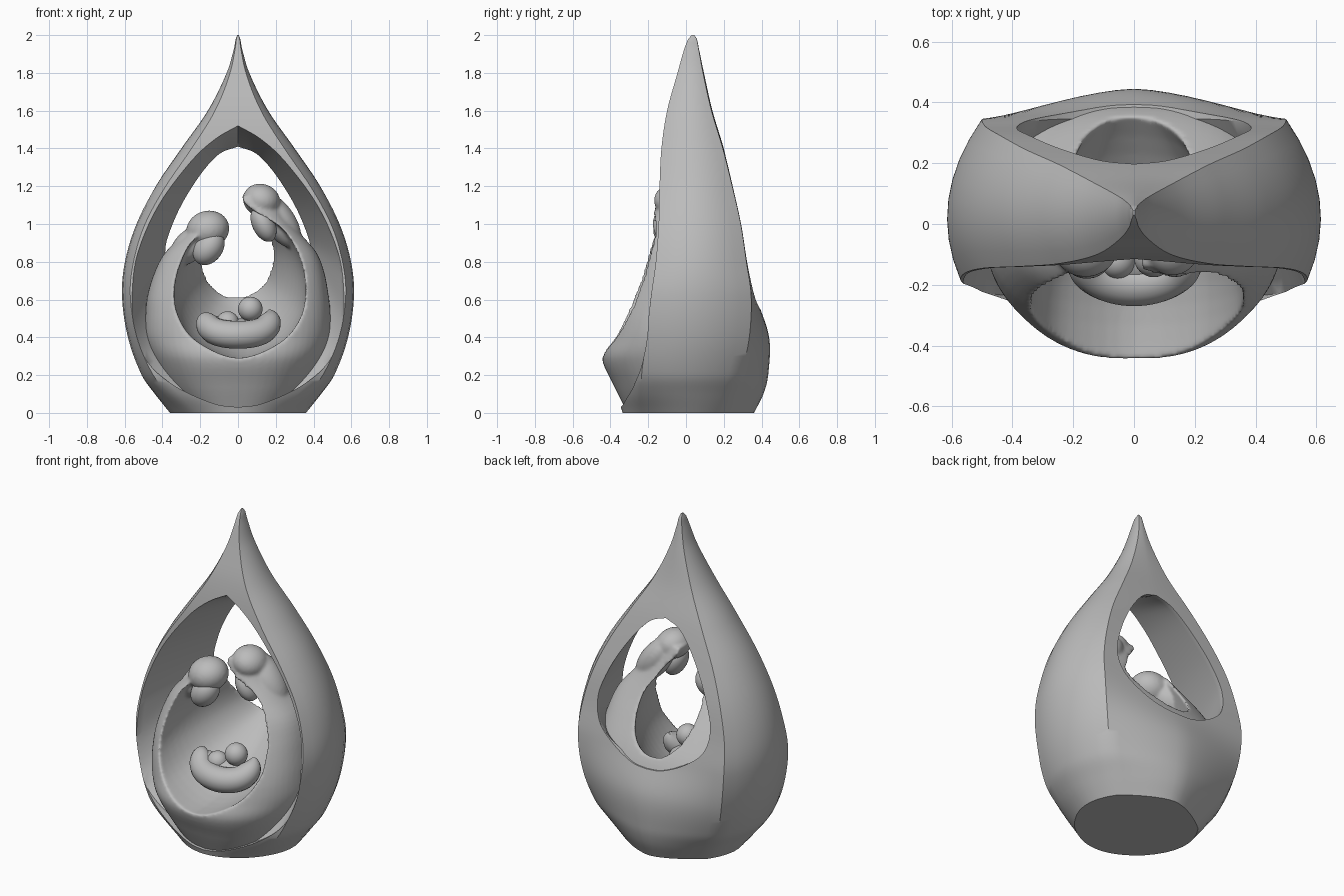
import bpy
import bmesh
import math
from mathutils import Vector, Matrix

cube = bpy.data.objects.get("Cube")
if cube:
    bpy.data.objects.remove(cube, do_unlink=True)

stone = bpy.data.materials.new("grey_stone")
stone.use_nodes = True
stone.diffuse_color = (0.5, 0.5, 0.5, 1)
for node in stone.node_tree.nodes:
    if node.type == 'BSDF_PRINCIPLED':
        node.inputs["Base Color"].default_value = (0.5, 0.5, 0.5, 1)
        node.inputs["Roughness"].default_value = 0.6


def sample(rows, key):
    """Smoothly interpolate table rows whose first column is the key."""
    last = len(rows) - 1
    key = min(max(key, rows[0][0]), rows[last][0])
    i = 0
    while i < last - 1 and key > rows[i + 1][0]:
        i += 1
    a, b = rows[i], rows[i + 1]
    p, q = rows[max(i - 1, 0)], rows[min(i + 2, last)]
    h = b[0] - a[0]
    t = (key - a[0]) / h
    result = []
    for c in range(1, len(a)):
        m = (b[c] - p[c]) / (b[0] - p[0]) * h
        n = (q[c] - a[c]) / (q[0] - a[0]) * h
        d = a[c] - b[c]
        result.append(a[c] + t * (m + t * (-3 * d - 2 * m - n + t * (2 * d + m + n))))
    return result


def outline(points, steps=5):
    rows = [(i, *p) for i, p in enumerate(points)]
    count = (len(points) - 1) * steps
    return [sample(rows, i / steps) for i in range(count + 1)]


def mirrored(points):
    half = outline(points)
    return half + [[-x, z] for x, z in half[-2:0:-1]]


def make_object(name, bm):
    mesh = bpy.data.meshes.new(name)
    bmesh.ops.recalc_face_normals(bm, faces=bm.faces)
    bm.to_mesh(mesh)
    bm.free()
    mesh.materials.append(stone)
    obj = bpy.data.objects.new(name, mesh)
    bpy.context.scene.collection.objects.link(obj)
    return obj


def loft(name, rings):
    """Skin closed rings and cap both ends."""
    bm = bmesh.new()
    loops = [[bm.verts.new(p) for p in ring] for ring in rings]
    n = len(loops[0])
    for low, high in zip(loops, loops[1:]):
        for i in range(n):
            j = (i + 1) % n
            bm.faces.new((low[i], low[j], high[j], high[i]))
    bm.faces.new(loops[0])
    bm.faces.new(loops[-1])
    return make_object(name, bm)


def ellipsoid(name, centre, radii, tilt=0):
    bm = bmesh.new()
    bmesh.ops.create_uvsphere(bm, u_segments=32, v_segments=20, radius=1)
    move = Matrix.Translation(centre) @ Matrix.Rotation(math.radians(tilt), 4, 'Y')
    bm.transform(move @ Matrix.Diagonal((*radii, 1)))
    return make_object(name, bm)


def tunnel(name, front, back, front_y, back_y, power):
    """Cutter running front to back, changing from one outline to another."""
    rings = [[(x, -0.8, z) for x, z in front]]
    steps = 12
    for k in range(steps + 1):
        t = k / steps
        blend = t ** power
        ring = []
        for (ax, az), (bx, bz) in zip(front, back):
            x, z = ax + (bx - ax) * blend, az + (bz - az) * blend
            ya, yb = front_y(az), back_y(bz)
            ring.append((x, ya + (yb - ya) * t, z))
        rings.append(ring)
    rings.append([(x, 0.8, z) for x, z in back])
    cutter = loft(name, rings)
    cutter.hide_render = True
    cutter.hide_set(True)
    return cutter


def bake(obj):
    graph = bpy.context.evaluated_depsgraph_get()
    graph.update()
    mesh = bpy.data.meshes.new_from_object(obj.evaluated_get(graph))
    obj.modifiers.clear()
    obj.data = mesh


def cut(obj, cutter):
    mod = obj.modifiers.new("cut", 'BOOLEAN')
    mod.operation = 'DIFFERENCE'
    mod.solver = 'EXACT'
    mod.object = cutter
    bake(obj)


def finish(obj, angle=35):
    obj.data.shade_smooth()
    obj.data.set_sharp_from_angle(angle=math.radians(angle))


# Teardrop shell: z, half width, front corner ratio, front middle, front corner, back corner, back middle
SHELL = [
    (0, .36, .7, -.335, -.22, .21, .36), (.1, .44, .82, -.365, -.235, .25, .41),
    (.2, .51, .88, -.355, -.235, .29, .435), (.4, .58, .92, -.26, -.21, .335, .44),
    (.62, .61, .935, -.19, -.185, .345, .37), (.8, .595, .93, -.16, -.16, .32, .33),
    (1, .535, .92, -.145, -.145, .29, .295), (1.2, .435, .88, -.14, -.14, .245, .25),
    (1.4, .3, .82, -.13, -.13, .195, .2), (1.6, .16, .76, -.1, -.1, .135, .14),
    (1.8, .06, .7, -.045, -.045, .09, .095), (1.93, .021, .7, -.008, -.008, .066, .068),
    (1.985, .011, .7, .015, .015, .055, .056), (2, .004, .6, .03, .03, .045, .045)]


def shell_ring(z, n=8):
    w, ratio, fm, fc, bc, bm_y = sample(SHELL, z)
    fx, bx = w * ratio, w * .82
    bulge = 2 * w - (fx + bx) / 2
    half = [(fx * i / n, fm + (fc - fm) * (i / n) ** 2) for i in range(n)]
    for i in range(n):
        s = i / n
        x = fx * (1 - s) ** 2 + 2 * bulge * s * (1 - s) + bx * s * s
        half.append((x, fc + (bc - fc) * s))
    half += [(bx * s, bm_y + (bc - bm_y) * s ** 1.6) for s in (1 - i / n for i in range(n + 1))]
    ring = half + [(-x, y) for x, y in half[-2:0:-1]]
    return [Vector((x, y, z)) for x, y in ring]


shell = loft("teardrop_shell", [shell_ring(i / 50) for i in range(101)])
window_front = mirrored([
    (0, 1.52), (.12, 1.45), (.25, 1.33), (.42, 1.1), (.53, .85), (.56, .64),
    (.55, .45), (.48, .27), (.33, .14), (.13, .05), (0, .03)])
window_back = mirrored([
    (0, 1.41), (.1, 1.37), (.2, 1.26), (.3, 1.1), (.365, .95), (.385, .86),
    (.375, .77), (.33, .69), (.22, .61), (.1, .56), (0, .55)])
window = tunnel("window_cutter", window_front, window_back,
                lambda z: sample(SHELL, z)[3], lambda z: sample(SHELL, z)[4], 1)

# Cloak shared by the two figures: z, left edge, right edge, front, back
CLOAK = [
    (.01, -.27, .27, -.315, .32), (.15, -.38, .38, -.385, .38), (.29, -.455, .455, -.445, .41),
    (.4, -.49, .49, -.415, .415), (.52, -.49, .49, -.38, .395), (.62, -.48, .48, -.345, .35),
    (.75, -.44, .455, -.295, .26), (.85, -.385, .415, -.26, .185), (.95, -.28, .33, -.225, .12),
    (1.05, -.17, .25, -.18, .07), (1.15, -.1, .21, -.14, .03)]


def cloak_ring(z, n=64):
    left, right, front, back = sample(CLOAK, z)
    point = 1 - .17 * min(max((z - .25) / .25, 0), 1)
    ring = []
    for i in range(n):
        a = 2 * math.pi * i / n
        c, s = math.cos(a), math.sin(a)
        u = math.copysign(abs(c) ** .83, c)
        y = back * s ** .65 if s > 0 else front * (-s) ** point
        ring.append(((left + right) / 2 + u * (right - left) / 2, y, z))
    return ring


cloak = loft("cloaked_pair", [cloak_ring(.01 + 1.14 * i / 40) for i in range(41)])
hollow_front = outline([
    (-.18, 1.2), (-.19, 1.05), (-.21, .95), (-.28, .85), (-.335, .68), (-.32, .52),
    (-.22, .38), (0, .29), (.22, .37), (.33, .5), (.36, .65), (.33, .82),
    (.24, .97), (.1, 1.06), (.03, 1.12), (.02, 1.2)])
hollow_back = outline([
    (-.18, 1.2), (-.19, 1.05), (-.18, .95), (-.185, .88), (-.18, .79), (-.15, .7),
    (-.08, .63), (0, .615), (.08, .64), (.14, .7), (.17, .78), (.175, .86),
    (.15, .93), (.09, 1.04), (.03, 1.12), (.02, 1.2)])
hollow = tunnel("hollow_cutter", hollow_front, hollow_back,
                lambda z: sample(CLOAK, z)[2] * .88, lambda z: sample(CLOAK, z)[3], 2.2)

cut(shell, window)
cut(shell, hollow)
cut(cloak, hollow)
finish(shell)

# Hoods and necks are melted into the cloak
hoods = [
    ellipsoid("short_hood", (-.16, -.06, .97), (.115, .115, .1), -15),
    ellipsoid("short_neck", (-.255, -.02, .885), (.125, .11, .08), -45),
    ellipsoid("tall_hood", (.125, -.06, 1.125), (.1, .11, .087), 20),
    ellipsoid("tall_neck", (.215, -.01, 1.02), (.17, .1, .085), 55)]
bm = bmesh.new()
for part in [cloak] + hoods:
    bm.from_mesh(part.data)
bm.to_mesh(cloak.data)
bm.free()
for part in hoods:
    bpy.data.objects.remove(part, do_unlink=True)
remesh = cloak.modifiers.new("melt", 'REMESH')
remesh.mode = 'VOXEL'
remesh.voxel_size = .01
soften = cloak.modifiers.new("soften", 'SMOOTH')
soften.factor = .5
soften.iterations = 6
bake(cloak)
if not cloak.data.materials:
    cloak.data.materials.append(stone)
finish(cloak, 75)

# Faces under the hoods, and the swaddled babies
for name, centre, radii, tilt in [
        ("short_face", (-.155, -.1, .875), (.075, .08, .1), 35),
        ("tall_face", (.135, -.1, 1.0), (.06, .075, .1), -25),
        ("right_baby_head", (.065, -.11, .55), (.065, .065, .065), 0),
        ("left_baby_head", (-.055, -.12, .478), (.06, .06, .06), 0),
        ("left_swaddle", (-.13, -.11, .46), (.07, .06, .055), 0),
        ("baby_body", (0, -.09, .43), (.16, .11, .07), 0)]:
    finish(ellipsoid(name, centre, radii, tilt))

# Cradle: a thick crescent tapering to rounded tips
path = bpy.data.curves.new("cradle", 'CURVE')
path.dimensions = '3D'
path.bevel_depth = .072
path.bevel_resolution = 6
path.use_fill_caps = True
spline = path.splines.new('NURBS')
crescent = [(-.165, -.08, .515, .1), (-.17, -.09, .51, .8), (-.17, -.16, .43, 1), (0, -.215, .405, 1.05),
            (.17, -.16, .43, 1), (.175, -.09, .51, .85), (.165, -.08, .545, .1)]
spline.points.add(len(crescent) - 1)
for point, (x, y, z, r) in zip(spline.points, crescent):
    point.co = (x, y, z, 1)
    point.radius = r
spline.use_endpoint_u = True
spline.order_u = 4
path.materials.append(stone)
bpy.context.scene.collection.objects.link(bpy.data.objects.new("cradle", path))
